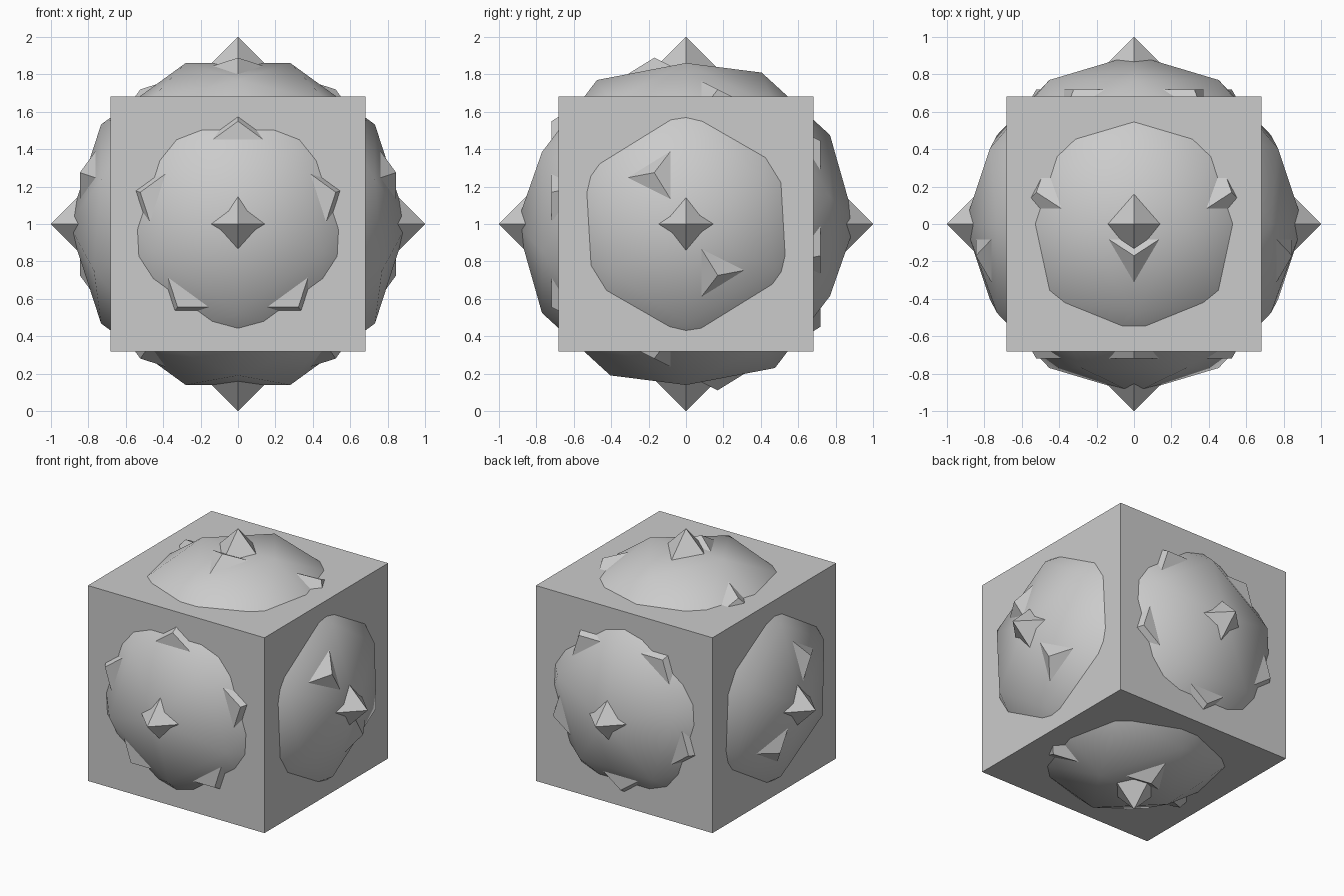
import bpy
import bmesh
from math import radians
from mathutils import Matrix, Vector

CENTRE = Vector((0, 0, 1))
BALL_RADIUS = 0.905
CUBE_SIZE = 1.361
# Turns the ball's poles from z to y
POLE_TO_Y = Matrix(((0, 1, 0, 0), (0, 0, 1, 0), (1, 0, 0, 0), (0, 0, 0, 1)))

if "Cube" in bpy.data.objects:
    bpy.data.objects.remove(bpy.data.objects["Cube"], do_unlink=True)

grey = bpy.data.materials.new("plain grey")
grey.use_nodes = True
grey.diffuse_color = (0.6, 0.6, 0.6, 1)
grey.node_tree.nodes["Principled BSDF"].inputs["Base Color"].default_value = grey.diffuse_color


def add_part(name, bm, smooth=False):
    """Turn a bmesh into a centred object."""
    bmesh.ops.recalc_face_normals(bm, faces=bm.faces)
    for face in bm.faces:
        face.smooth = smooth
    mesh = bpy.data.meshes.new(name)
    bm.to_mesh(mesh)
    bm.free()
    mesh.materials.append(grey)
    part = bpy.data.objects.new(name, mesh)
    part.location = CENTRE
    bpy.context.collection.objects.link(part)


def icosphere(subdivisions):
    bm = bmesh.new()
    bmesh.ops.create_icosphere(bm, subdivisions=subdivisions, radius=BALL_RADIUS,
                               matrix=POLE_TO_Y)
    return bm


def hull(points):
    """Convex solid around the points, with flat faces merged."""
    bm = bmesh.new()
    for point in points:
        bm.verts.new(point)
    bmesh.ops.convex_hull(bm, input=bm.verts)
    bmesh.ops.dissolve_limit(bm, angle_limit=radians(1), verts=bm.verts, edges=bm.edges)
    return bm


# Cube
cube = bmesh.new()
bmesh.ops.create_cube(cube, size=CUBE_SIZE)
add_part("cube_block", cube)

# Smooth ball bulging through each cube face
add_part("round_ball", icosphere(2), smooth=True)

# Dodecahedron, dual of the icosahedron, whose corners poke through the ball
base = icosphere(1)
corners = [f.calc_center_median().normalized() * BALL_RADIUS for f in base.faces]
base.free()
add_part("dodecahedron", hull(corners))

# Octahedron giving the six axis spikes
axes = [Vector([sign if i == axis else 0 for i in range(3)])
        for axis in range(3) for sign in (-1, 1)]
add_part("octahedron", hull(axes))
